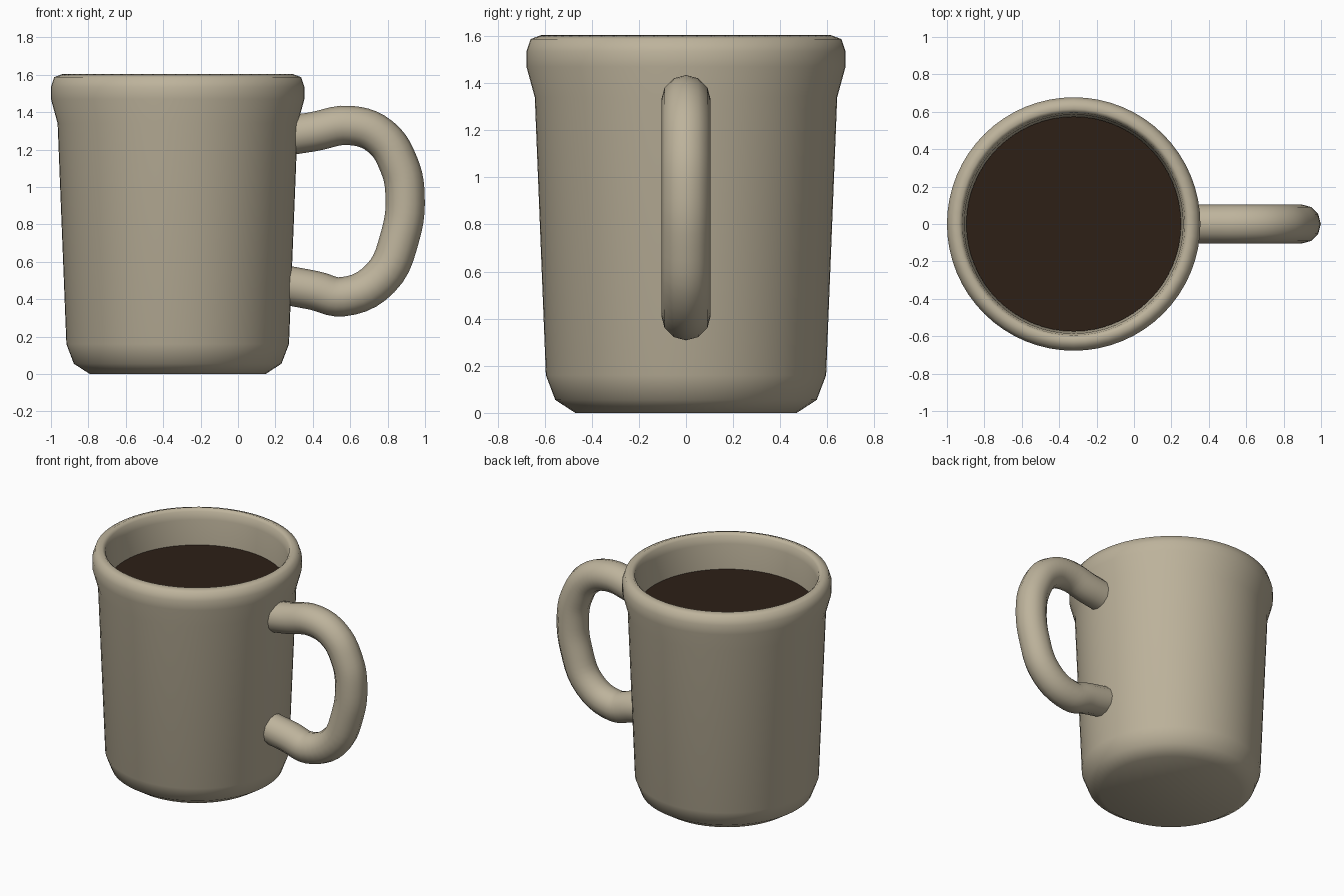
import bpy, bmesh, math
from mathutils import Matrix, Vector

if "Cube" in bpy.data.objects:
    bpy.data.objects.remove(bpy.data.objects["Cube"])

CX = -0.3225  # mug axis


def material(name, rgb):
    m = bpy.data.materials.new(name)
    m.diffuse_color = (*rgb, 1)
    m.use_nodes = True
    m.node_tree.nodes["Principled BSDF"].inputs["Base Color"].default_value = m.diffuse_color
    return m


def lathe(name, profile, mat, steps=64):
    """Spin a (radius, z) profile around the mug axis."""
    bm = bmesh.new()
    vs = [bm.verts.new((r, 0, z)) for r, z in profile]
    es = [bm.edges.new(p) for p in zip(vs, vs[1:])]
    bmesh.ops.spin(bm, geom=vs + es, cent=(0, 0, 0), axis=(0, 0, 1),
                   angle=math.tau, steps=steps, use_duplicate=False)
    bmesh.ops.remove_doubles(bm, verts=bm.verts, dist=1e-4)
    bmesh.ops.recalc_face_normals(bm, faces=bm.faces)
    me = bpy.data.meshes.new(name)
    bm.to_mesh(me)
    bm.free()
    me.shade_smooth()
    me.materials.append(mat)
    ob = bpy.data.objects.new(name, me)
    ob.location.x = CX
    bpy.context.collection.objects.link(ob)
    return ob


ceramic = material("ceramic", (0.51, 0.45, 0.33))
coffee_brown = material("coffee_brown", (0.026, 0.014, 0.008))

# Mug wall: outside up, over the rolled rim, inside down to the floor
lathe("mug_body", [(0, 0), (0.47, 0), (0.555, 0.055), (0.595, 0.16),
                   (0.642, 1.34), (0.6775, 1.47), (0.6775, 1.535),
                   (0.66, 1.587), (0.615, 1.604), (0.595, 1.585),
                   (0.585, 1.53), (0.575, 1.34), (0.53, 0.17),
                   (0.48, 0.1), (0, 0.1)], ceramic)

# Coffee surface
bm = bmesh.new()
bmesh.ops.create_circle(bm, cap_ends=True, segments=64, radius=0.574,
                        matrix=Matrix.Translation((0, 0, 1.355)))
me = bpy.data.meshes.new("coffee")
bm.to_mesh(me)
bm.free()
me.materials.append(coffee_brown)
coffee = bpy.data.objects.new("coffee", me)
coffee.location.x = CX
bpy.context.collection.objects.link(coffee)

# Handle: round tube along a smooth path, ends sunk in the wall
path = [(0.27, 1.275), (0.40, 1.295), (0.60, 1.329), (0.76, 1.27),
        (0.86, 1.12), (0.893, 0.96), (0.865, 0.73), (0.76, 0.51),
        (0.56, 0.413), (0.41, 0.446), (0.255, 0.475)]
cu = bpy.data.curves.new("handle", "CURVE")
cu.dimensions = "3D"
cu.resolution_u = 5
cu.bevel_depth = 0.105
cu.bevel_resolution = 4
sp = cu.splines.new("BEZIER")
sp.bezier_points.add(len(path) - 1)
for bp, (x, z) in zip(sp.bezier_points, path):
    bp.co = (x, 0, z)
    bp.handle_left_type = bp.handle_right_type = "AUTO"
cu.materials.append(ceramic)
handle = bpy.data.objects.new("handle", cu)
bpy.context.collection.objects.link(handle)
bpy.context.view_layer.objects.active = handle
handle.select_set(True)
bpy.ops.object.convert(target="MESH")
bpy.context.object.data.shade_smooth()
